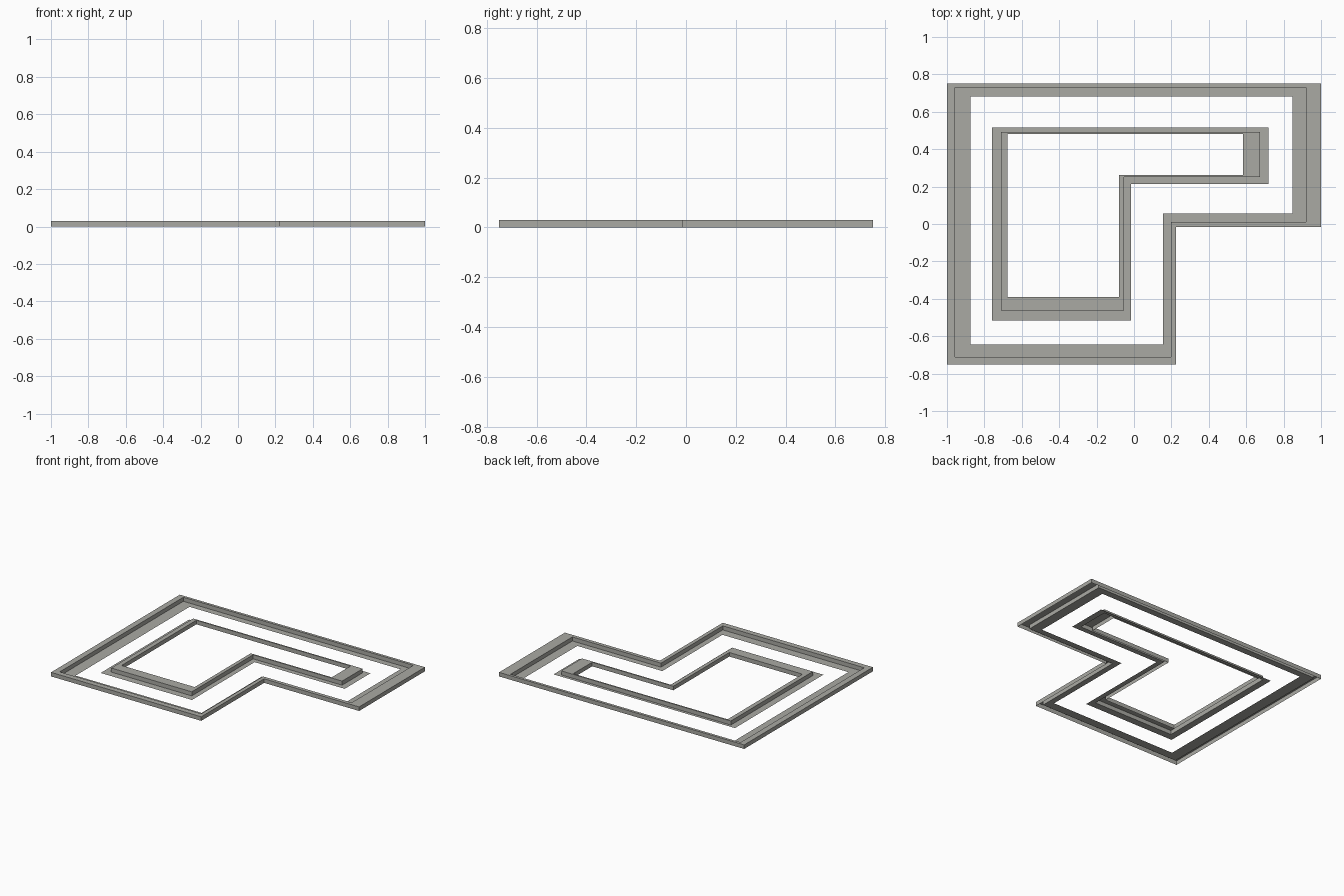
import bpy

if "Cube" in bpy.data.objects:
    bpy.data.objects.remove(bpy.data.objects["Cube"])

H = 0.03   # height of the raised rims

stone = bpy.data.materials.new("warm grey")
stone.diffuse_color = (0.40, 0.40, 0.37, 1)
stone.use_nodes = True
stone.node_tree.nodes["Principled BSDF"].inputs["Base Color"].default_value = stone.diffuse_color


def ell(x0, x1, xm, y0, y1, ym):
    """L-shaped outline: full box with the front right corner notched out."""
    return [(x0, y1), (x0, y0), (xm, y0), (xm, ym), (x1, ym), (x1, y1)]


def stepped_band(name, loops):
    """Skin consecutive L outlines, given as (outline, z), into one thin stepped band."""
    verts = [(x, y, z) for outline, z in loops for x, y in outline]
    faces = []
    for k in range(len(loops) - 1):
        for i in range(6):
            j = (i + 1) % 6
            faces.append((k * 6 + i, k * 6 + j, k * 6 + 6 + j, k * 6 + 6 + i))
    me = bpy.data.meshes.new(name)
    me.from_pydata(verts, [], faces)
    me.materials.append(stone)
    ob = bpy.data.objects.new(name, me)
    bpy.context.collection.objects.link(ob)


# Outer frame: wall, raised rim, step down, low ledge on the inside
a = ell(-1.0, 1.0, 0.225, -0.75, 0.75, -0.017)
b = ell(-0.957, 0.92, 0.197, -0.71, 0.73, 0.01)
c = ell(-0.873, 0.848, 0.155, -0.645, 0.682, 0.055)
stepped_band("outer_frame", [(a, 0), (a, H), (b, H), (b, 0), (c, 0)])

# Inner frame: low ledge on the outside, step up, raised rim, inner wall
d = ell(-0.76, 0.72, -0.015, -0.515, 0.515, 0.215)
e = ell(-0.71, 0.673, -0.053, -0.463, 0.492, 0.252)
f = ell(-0.677, 0.582, -0.08, -0.39, 0.482, 0.262)
stepped_band("inner_frame", [(d, 0), (e, 0), (e, H), (f, H), (f, 0)])
